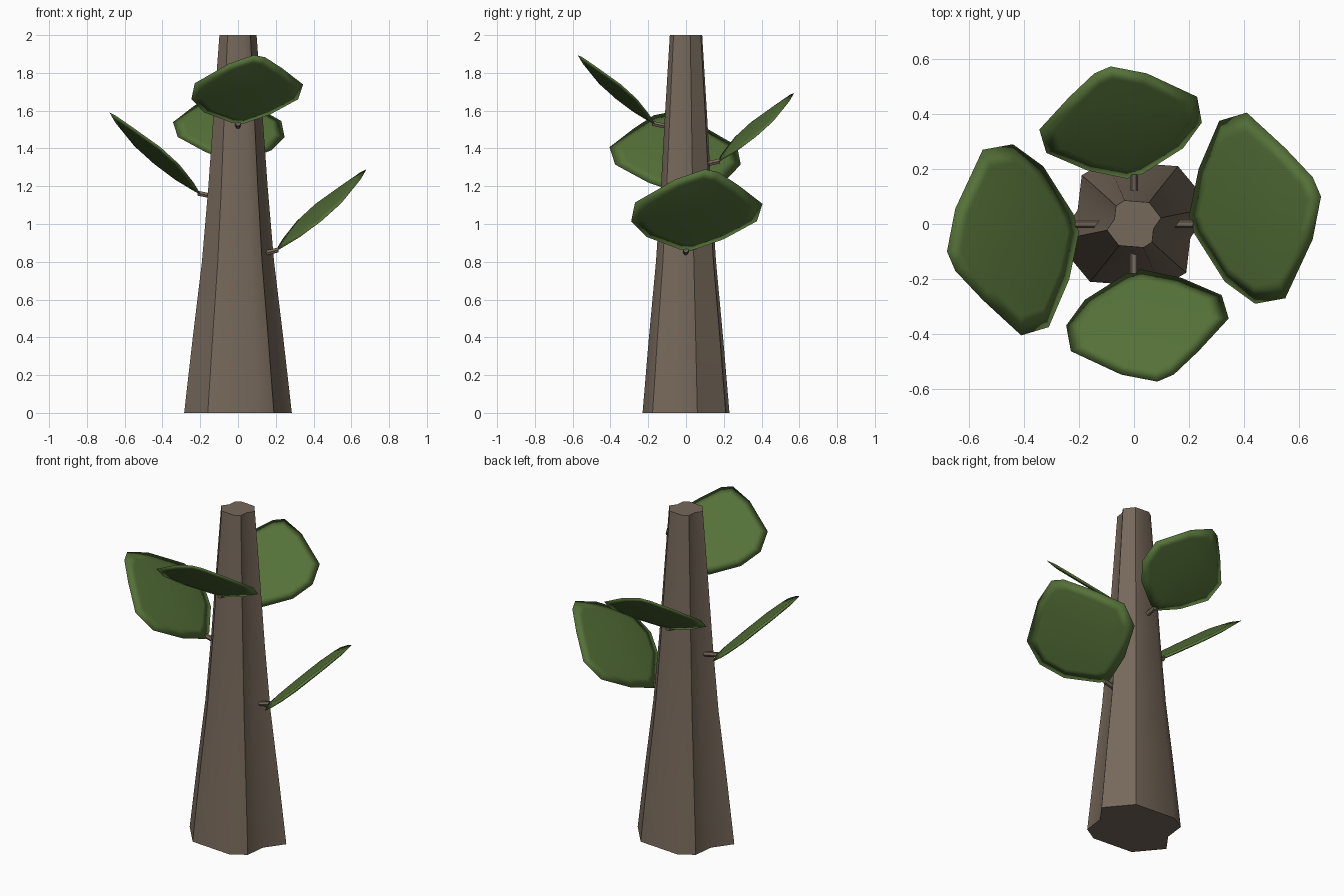
import bpy, math
from mathutils import Vector, Matrix

if "Cube" in bpy.data.objects:
    bpy.data.objects.remove(bpy.data.objects["Cube"])


def material(name, rgb):
    m = bpy.data.materials.new(name)
    m.diffuse_color = (*rgb, 1)
    m.use_nodes = True
    m.node_tree.nodes["Principled BSDF"].inputs["Base Color"].default_value = m.diffuse_color
    return m


bark = material("bark", (0.18, 0.138, 0.102))
green = material("leaf_green", (0.09, 0.165, 0.04))


def mesh_object(name, verts, faces, mat, angle):
    me = bpy.data.meshes.new(name)
    me.from_pydata(verts, [], faces)
    me.materials.append(mat)
    ob = bpy.data.objects.new(name, me)
    bpy.context.collection.objects.link(ob)
    bpy.ops.object.select_all(action='DESELECT')
    ob.select_set(True)
    bpy.context.view_layer.objects.active = ob
    bpy.ops.object.shade_smooth_by_angle(angle=math.radians(angle))
    return ob


def bridge(a, b, n):
    return [(a + i, a + (i + 1) % n, b + (i + 1) % n, b + i) for i in range(n)]


# Trunk: half outline repeated by a half turn, tapered upwards
half = [(0.285, 0.06), (0.16, 0.21), (-0.10, 0.23), (-0.19, 0.177), (-0.205, 0.05)]
outline = half + [(-x, -y) for x, y in half]
rings = [(0, 1), (0.4, 0.84), (0.8, 0.67), (1.2, 0.55), (1.6, 0.45), (2, 0.345)]
n = len(outline)
verts = [(x * s, y * s * (1 + 0.04 * z), z) for z, s in rings for x, y in outline]
faces = [tuple(reversed(range(n))), tuple(range(n * (len(rings) - 1), n * len(rings)))]
for r in range(len(rings) - 1):
    faces += bridge(r * n, (r + 1) * n, n)
mesh_object("trunk", verts, faces, bark, 40)

# Leaf outline: distance out from the root, sideways position
leaf = [(0, 0.03), (0.035, 0.20), (0.11, 0.375), (0.21, 0.405), (0.35, 0.276),
        (0.45, 0.17), (0.48, 0.10), (0.45, -0.055), (0.35, -0.27), (0.24, -0.29),
        (0.13, -0.21), (0.02, -0.036)]
leaf.reverse()


def make_leaf(name, turn, root, z, size):
    # Thin lens: rim, raised upper inner ring, lowered lower inner ring
    rot = Matrix.Rotation(math.radians(turn), 3, 'Z')
    normal = Vector((-0.87, -0.17, 1)).normalized()
    mid = Vector((0.24, 0.05))
    m = len(leaf)
    pts = []
    for k, off in ((1, 0), (0.8, 0.009), (0.8, -0.009)):
        for p in leaf:
            u, v = mid + (Vector(p) - mid) * k
            q = Vector((u, v, 0.87 * u + 0.17 * v)) + normal * off
            pts.append(rot @ (q * size + Vector((root, 0, z))))
    f = bridge(m, 0, m) + bridge(0, 2 * m, m)
    f += [tuple(range(m, 2 * m)), tuple(reversed(range(2 * m, 3 * m)))]
    # Outline runs clockwise, so flip to face outwards
    f = [tuple(reversed(q)) for q in f] if turn is None else f
    ob = mesh_object(name, pts, f, green, 180)
    fix_normals(ob)


def fix_normals(ob):
    import bmesh
    bm = bmesh.new()
    bm.from_mesh(ob.data)
    bmesh.ops.recalc_face_normals(bm, faces=bm.faces[:])
    bm.to_mesh(ob.data)
    bm.free()


def make_stem(name, turn, r0, r1, z):
    # Short six-sided twig from trunk to leaf root
    rot = Matrix.Rotation(math.radians(turn), 3, 'Z')
    pts = []
    for r, h in ((r0, -0.015), (r1, 0.008)):
        for i in range(6):
            a = i * math.pi / 3
            pts.append(rot @ Vector((r, 0.015 * math.cos(a), z + h + 0.015 * math.sin(a))))
    f = bridge(0, 6, 6) + [tuple(reversed(range(6))), tuple(range(6, 12))]
    fix_normals(mesh_object(name, pts, f, bark, 40))


# side, turn, root distance, height, size, twig start
for side, turn, root, z, size, start in (
        ("right", 0, 0.20, 0.855, 1, 0.12),
        ("left", 180, 0.20, 1.155, 1, 0.10),
        ("back", 90, 0.165, 1.325, 0.85, 0.07),
        ("front", 270, 0.165, 1.525, 0.85, 0.07)):
    make_leaf(side + "_leaf", turn, root, z, size)
    make_stem(side + "_stem", turn, start, root + 0.015, z)
